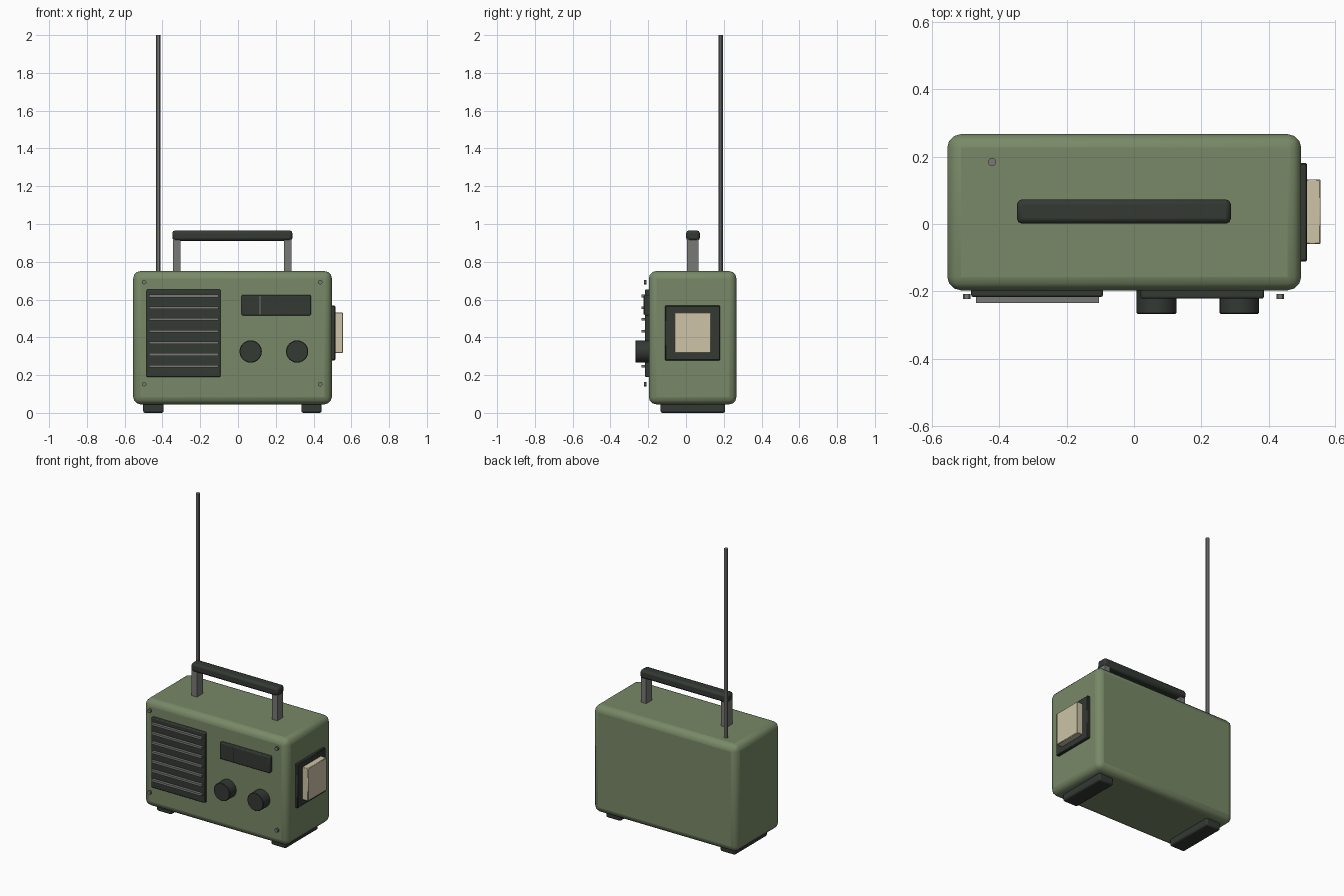
import bpy
from math import pi

if "Cube" in bpy.data.objects:
    bpy.data.objects.remove(bpy.data.objects["Cube"], do_unlink=True)


def material(name, rgb):
    m = bpy.data.materials.new(name)
    m.use_nodes = True
    m.diffuse_color = (*rgb, 1)
    m.node_tree.nodes["Principled BSDF"].inputs["Base Color"].default_value = (*rgb, 1)
    return m


GREEN = material("olive green", (0.19, 0.25, 0.135))
DARK = material("dark rubber", (0.033, 0.041, 0.034))
METAL = material("grey metal", (0.19, 0.19, 0.18))
CREAM = material("cream", (0.61, 0.55, 0.39))


def finish(ob, name, mat, bevel=0, segments=2):
    ob.name = name
    ob.data.materials.append(mat)
    if bevel:
        mod = ob.modifiers.new("rounding", "BEVEL")
        mod.width = bevel
        mod.segments = segments
    bpy.ops.object.shade_smooth_by_angle(angle=pi / 5)
    return ob


def box(name, mat, x, y, z, bevel=0, segments=2):
    """Box from (low, high) extents on each axis."""
    centre = [(a + b) / 2 for a, b in (x, y, z)]
    bpy.ops.mesh.primitive_cube_add(size=1, location=centre)
    ob = bpy.context.object
    ob.scale = [b - a for a, b in (x, y, z)]
    bpy.ops.object.transform_apply(location=False, rotation=False, scale=True)
    return finish(ob, name, mat, bevel, segments)


def cylinder(name, mat, radius, depth, centre, sides, facing_front=False, bevel=0):
    bpy.ops.mesh.primitive_cylinder_add(
        vertices=sides, radius=radius, depth=depth, location=centre,
        rotation=(pi / 2 if facing_front else 0, 0, 0))
    return finish(bpy.context.object, name, mat, bevel, 1)


# Case and feet
box("case", GREEN, (-0.555, 0.497), (-0.197, 0.267), (0.045, 0.751), 0.04, 3)
for side, x in (("right", -0.448), ("left", 0.389)):
    box(side + "_foot", DARK, (x - 0.054, x + 0.054), (-0.135, 0.207), (0, 0.06), 0.01)

# Carry handle
for side, x in (("right", -0.324), ("left", 0.264)):
    box(side + "_handle_post", METAL, (x - 0.02, x + 0.02), (0.005, 0.067), (0.73, 0.93))
box("handle_grip", DARK, (-0.348, 0.288), (0.001, 0.073), (0.911, 0.966), 0.015, 2)

# Antenna
cylinder("antenna", METAL, 0.0125, 1.26, (-0.422, 0.184, 1.37), 10)

# Speaker panel with slats
box("speaker_panel", DARK, (-0.484, -0.092), (-0.217, -0.18), (0.19, 0.653), 0.006)
for i in range(7):
    z = 0.247 + i * 0.062
    box(f"speaker_slat_{i + 1}", METAL, (-0.47, -0.104), (-0.235, -0.212), (z - 0.007, z + 0.007))

# Tuning window and needle
box("tuning_window", DARK, (0.019, 0.386), (-0.222, -0.18), (0.516, 0.624), 0.006)
box("tuning_needle", METAL, (0.114, 0.119), (-0.225, -0.218), (0.522, 0.618))

# Knobs
for side, x in (("right", 0.067), ("left", 0.313)):
    cylinder(side + "_knob", DARK, 0.059, 0.085, (x, -0.2245, 0.325), 24, True, 0.003)

# Corner screws
for x in (-0.497, 0.435):
    for z in (0.152, 0.692):
        cylinder("corner_screw", METAL, 0.012, 0.015, (x, -0.2155, z), 10, True)

# Side frame and pad
box("side_frame", DARK, (0.48, 0.515), (-0.111, 0.181), (0.278, 0.568), 0.004, 1)
box("side_pad", CREAM, (0.505, 0.555), (-0.06, 0.133), (0.316, 0.532), 0.003, 1)
